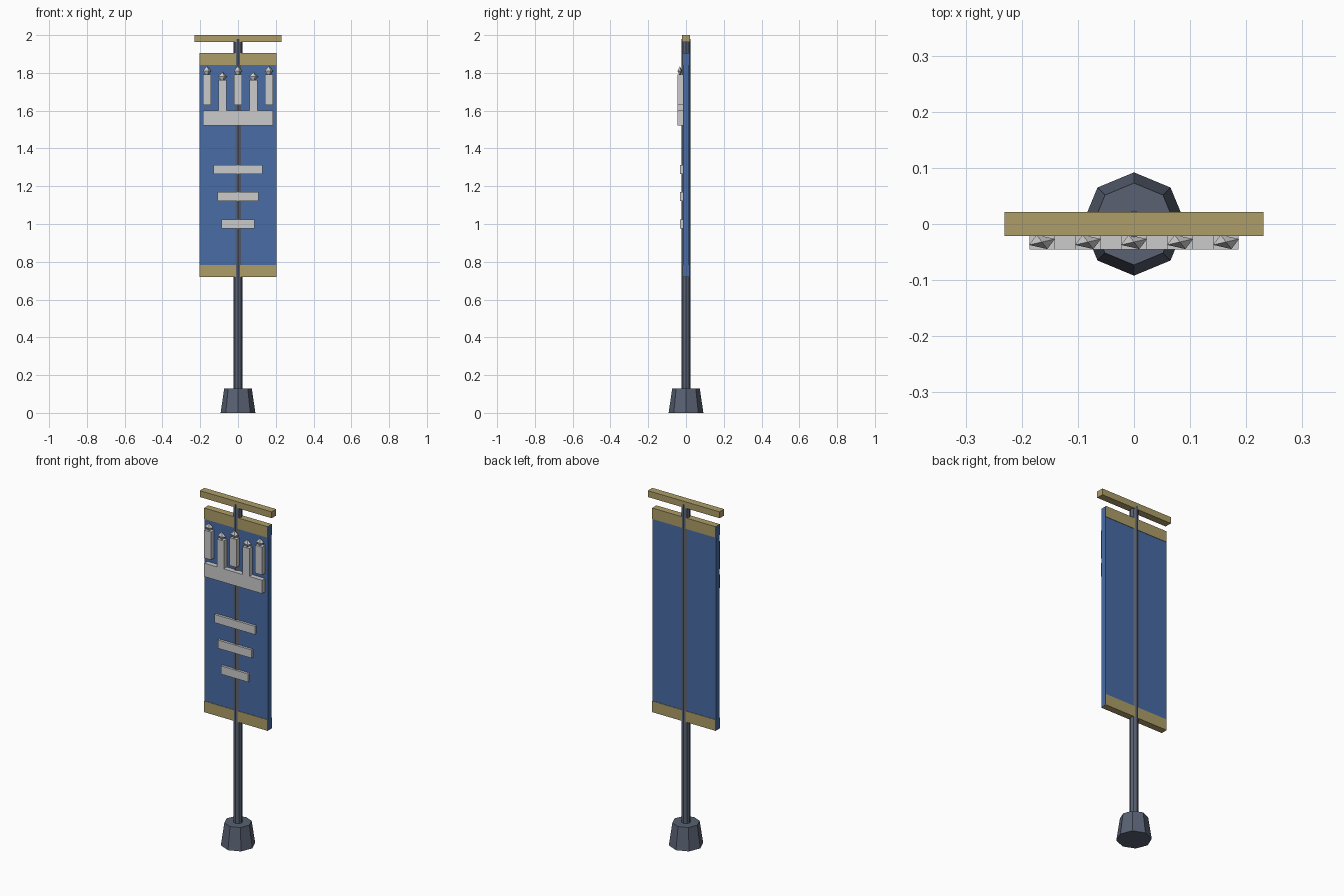
import bpy, bmesh
from math import radians
from mathutils import Matrix

if "Cube" in bpy.data.objects:
    bpy.data.objects.remove(bpy.data.objects["Cube"])


def material(name, color):
    m = bpy.data.materials.new(name)
    m.diffuse_color = (*color, 1)
    m.use_nodes = True
    m.node_tree.nodes["Principled BSDF"].inputs["Base Color"].default_value = m.diffuse_color
    return m


STEEL = material("steel", (0.10, 0.12, 0.17))
GOLD = material("gold", (0.42, 0.34, 0.14))
BLUE = material("blue", (0.065, 0.15, 0.38))


def finish(name, bm, mat):
    mesh = bpy.data.meshes.new(name)
    bm.to_mesh(mesh)
    bm.free()
    ob = bpy.data.objects.new(name, mesh)
    bpy.context.collection.objects.link(ob)
    if mat:
        mesh.materials.append(mat)
    return ob


def box(name, x, y, z, mat=None):
    """Box from (min, max) ranges."""
    size = [b - a for a, b in (x, y, z)]
    mid = [(a + b) / 2 for a, b in (x, y, z)]
    bm = bmesh.new()
    bmesh.ops.create_cube(bm, size=1, matrix=Matrix.Translation(mid) @ Matrix.Diagonal((*size, 1)))
    return finish(name, bm, mat)


def octagon(name, r1, r2, z0, z1, mat):
    bm = bmesh.new()
    bmesh.ops.create_cone(bm, cap_ends=True, segments=8, radius1=r1, radius2=r2, depth=z1 - z0,
                          matrix=Matrix.Translation((0, 0, (z0 + z1) / 2)))
    return finish(name, bm, mat)


def finial(name, x, y, z):
    """Flattened, turned octahedron."""
    bm = bmesh.new()
    bmesh.ops.create_uvsphere(bm, u_segments=4, v_segments=2, radius=0.025)
    bm.transform(Matrix.Translation((x, y, z)) @ Matrix.Diagonal((1, 0.55, 1, 1))
                 @ Matrix.Rotation(radians(22.5), 4, 'Z'))
    return finish(name, bm, None)


# Stand
octagon("base", 0.092, 0.073, 0, 0.13, STEEL)
octagon("pole", 0.024, 0.024, 0.12, 1.98, STEEL)
box("crossbar", (-0.231, 0.231), (-0.021, 0.021), (1.963, 2.0), GOLD)

# Cloth with gold hems
box("banner_cloth", (-0.205, 0.205), (-0.017, 0.017), (0.722, 1.904), BLUE)
for name, z in (("top_hem", (1.842, 1.906)), ("bottom_hem", (0.72, 0.784))):
    box(name, (-0.204, 0.204), (-0.0195, 0.0195), z, GOLD)

# Tower emblem
FRONT = (-0.045, -0.016)
box("emblem_bar", (-0.186, 0.186), FRONT, (1.522, 1.60))
for i in range(5):
    x = (i - 2) * 0.082
    low, high = (1.63, 1.792) if i % 2 == 0 else (1.595, 1.762)
    box(f"tower_{i}", (x - 0.022, x + 0.022), FRONT, (low, high))
    finial(f"tower_cap_{i}", x, -0.032, high + 0.018)

# Tapering stripes
for i, (half, z) in enumerate(((0.13, 1.288), (0.108, 1.145), (0.087, 1.0))):
    box(f"stripe_{i}", (-half, half), (-0.031, -0.016), (z - 0.024, z + 0.024))
